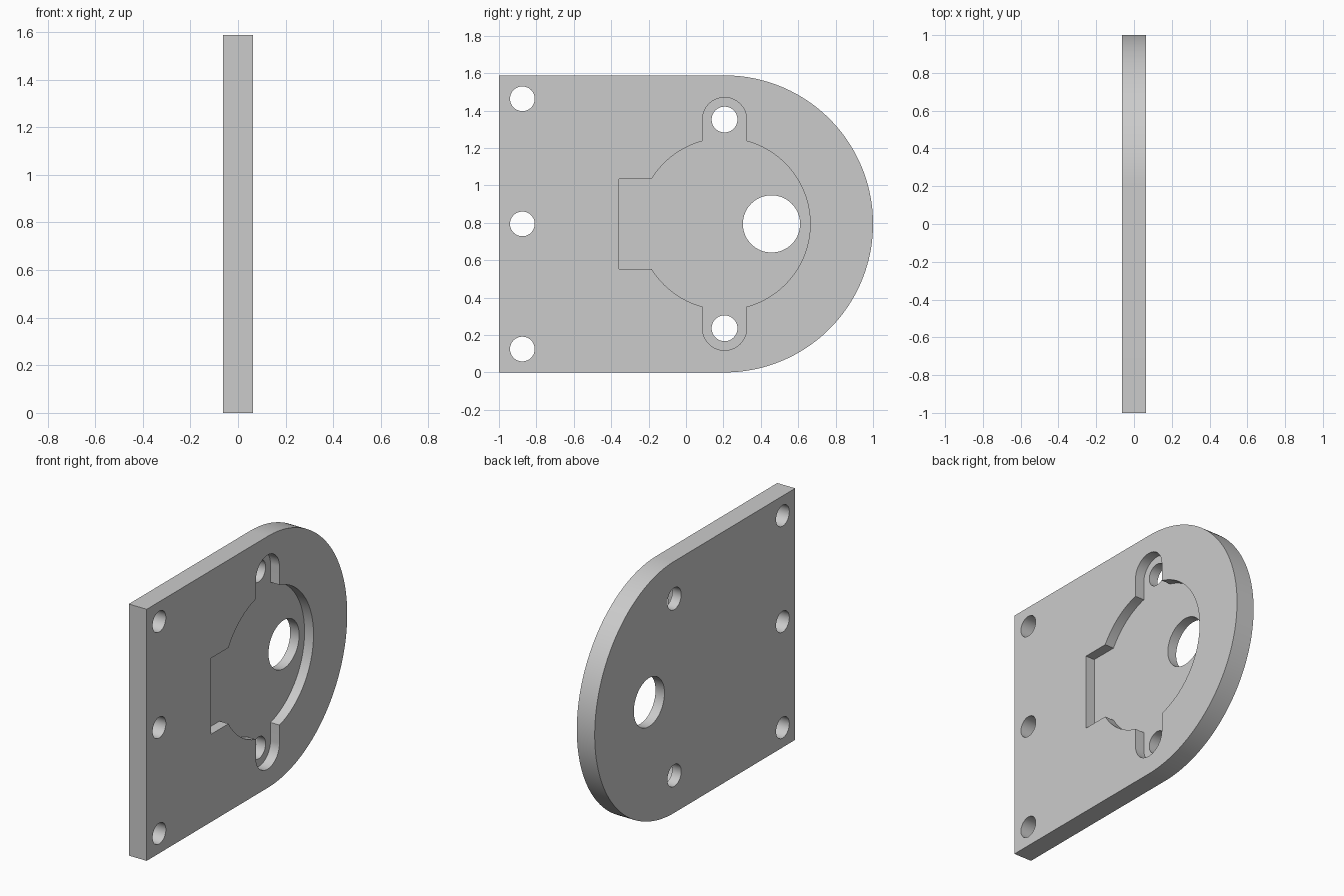
import bpy, bmesh
from math import sin, cos, asin, pi, radians

cube = bpy.data.objects.get("Cube")
if cube:
    bpy.data.objects.remove(cube)

HALF = 0.0625            # half plate thickness
MID = 0.794              # mid height, also the outer radius
CY = 0.206               # shared centre of round end and pocket
POCKET_R, EAR_R, EAR_Z = 0.458, 0.118, 0.558
NOTCH_Y, NOTCH_Z = -0.357, 0.24

grey = bpy.data.materials.new("plain grey")
grey.use_nodes = True
colour = (0.6, 0.6, 0.6, 1)
grey.diffuse_color = colour
grey.node_tree.nodes["Principled BSDF"].inputs["Base Color"].default_value = colour


def arc(y, z, r, start, end, n):
    """Points on an arc in the y-z plane."""
    steps = [start + (end - start) * i / n for i in range(n + 1)]
    return [(y + r * cos(a), z + r * sin(a)) for a in steps]


def prism(name, outline, x0, x1):
    """Extrude a y-z outline from x0 to x1."""
    bm = bmesh.new()
    face = bm.faces.new([bm.verts.new((x0, y, z)) for y, z in outline])
    grown = bmesh.ops.extrude_face_region(bm, geom=[face])
    verts = [v for v in grown["geom"] if isinstance(v, bmesh.types.BMVert)]
    bmesh.ops.translate(bm, verts=verts, vec=(x1 - x0, 0, 0))
    bmesh.ops.recalc_face_normals(bm, faces=bm.faces)
    mesh = bpy.data.meshes.new(name)
    bm.to_mesh(mesh)
    bm.free()
    mesh.materials.append(grey)
    obj = bpy.data.objects.new(name, mesh)
    bpy.context.collection.objects.link(obj)
    return obj


# Plate with one round end
plate = prism("mounting_plate",
              [(-1, 2 * MID), (-1, 0)] + arc(CY, MID, MID, -pi / 2, pi / 2, 96),
              -HALF, HALF)

# Pocket outline: round middle, two rounded ears and a square notch
ear = asin(EAR_R / POCKET_R)
notch = asin(NOTCH_Z / POCKET_R)
upper = (arc(CY, MID, POCKET_R, 0, pi / 2 - ear, 32)
         + arc(CY, MID + EAR_Z, EAR_R, 0, pi, 32)
         + arc(CY, MID, POCKET_R, pi / 2 + ear, pi - notch, 16)
         + [(NOTCH_Y, MID + NOTCH_Z)])
lower = [(y, 2 * MID - z) for y, z in reversed(upper[1:])]
cutters = [prism("pocket_cutter", upper + lower, 0, 2 * HALF)]

# Through holes: three along the straight edge, two in the ears, one large
holes = [(-0.875, MID + s * 0.669, 0.066) for s in (-1, 0, 1)]
holes += [(CY, MID + s * EAR_Z, 0.069) for s in (-1, 1)]
holes += [(0.457, MID, 0.153)]
for y, z, r in holes:
    cutters.append(prism("hole_cutter", arc(y, z, r, 0, 2 * pi, 64)[:-1],
                         -2 * HALF, 2 * HALF))

bpy.ops.object.select_all(action='DESELECT')
bpy.context.view_layer.objects.active = plate
plate.select_set(True)
for cutter in cutters:
    cut = plate.modifiers.new("cut", 'BOOLEAN')
    cut.operation = 'DIFFERENCE'
    cut.solver = 'EXACT'
    cut.object = cutter
    bpy.ops.object.modifier_apply(modifier=cut.name)
for cutter in cutters:
    bpy.data.objects.remove(cutter)

bpy.ops.object.shade_smooth_by_angle(angle=radians(30))
